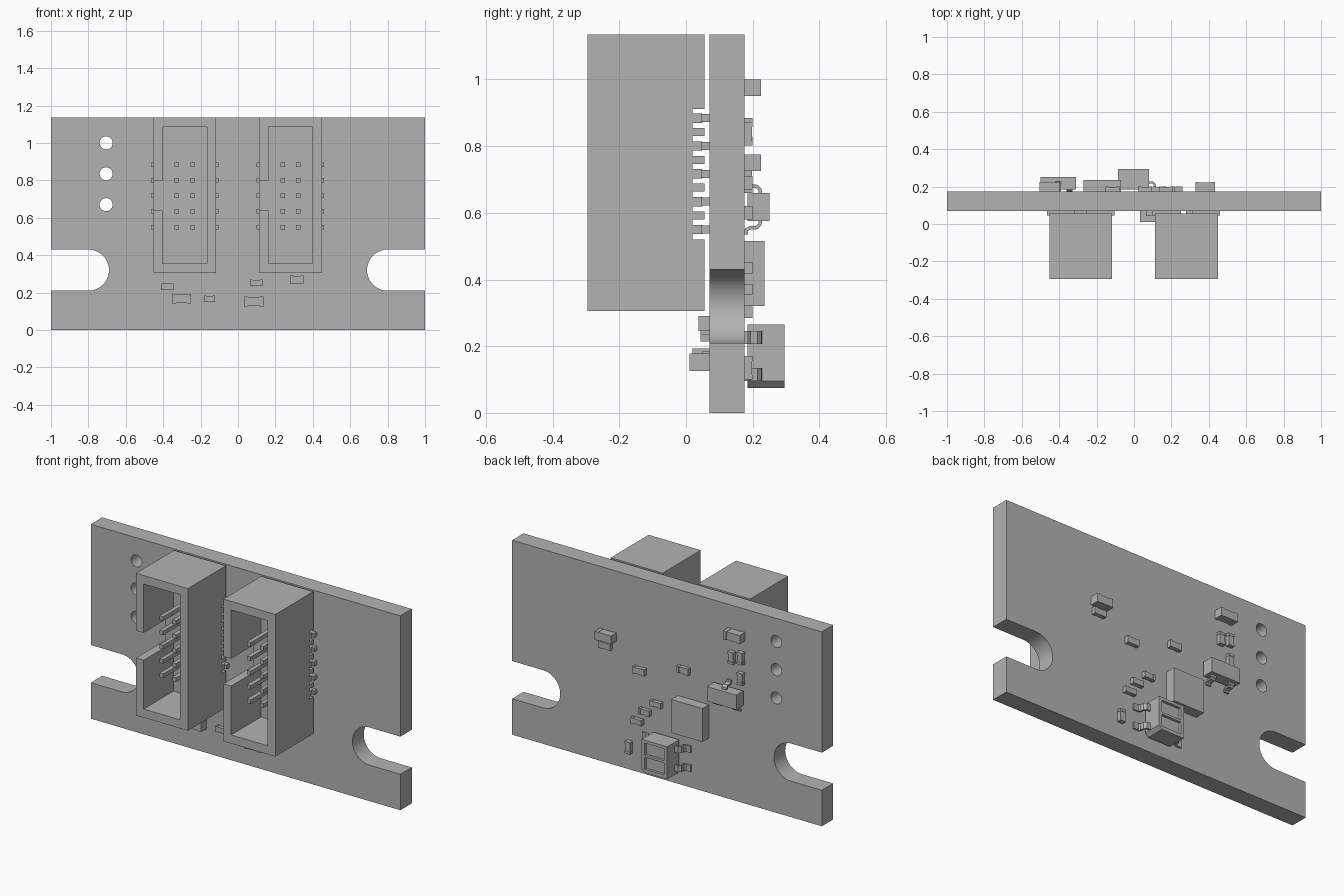
import bpy, bmesh, math
from mathutils import Vector

cube = bpy.data.objects.get("Cube")
if cube:
    bpy.data.objects.remove(cube, do_unlink=True)

GREY = (0.45, 0.45, 0.45, 1)
mat = bpy.data.materials.new("plain_grey")
mat.use_nodes = True
mat.diffuse_color = GREY
mat.node_tree.nodes["Principled BSDF"].inputs["Base Color"].default_value = GREY

BACK, FRONT = 0.175, 0.07   # board faces along y


def add(name, bm):
    bmesh.ops.recalc_face_normals(bm, faces=bm.faces)
    me = bpy.data.meshes.new(name)
    bm.to_mesh(me)
    bm.free()
    me.materials.append(mat)
    ob = bpy.data.objects.new(name, me)
    bpy.context.collection.objects.link(ob)
    return ob


def add_box(bm, x, y, z):
    """Axis-aligned box from (low, high) pairs."""
    vs = bmesh.ops.create_cube(bm, size=1)["verts"]
    for v in vs:
        v.co = Vector([r[0] + (c + 0.5) * (r[1] - r[0]) for c, r in zip(v.co, (x, y, z))])


def boxes(name, *items):
    bm = bmesh.new()
    for item in items:
        add_box(bm, *item)
    return add(name, bm)


def prism(name, outline, y0, y1):
    """Outline in x, z extruded along y."""
    bm = bmesh.new()
    f = bm.faces.new([bm.verts.new((x, y0, z)) for x, z in outline])
    ext = bmesh.ops.extrude_face_region(bm, geom=[f])["geom"]
    for v in ext:
        if isinstance(v, bmesh.types.BMVert):
            v.co.y = y1
    return add(name, bm)


def arc(cx, cz, r, a0, a1, n):
    return [(cx + r * math.cos(math.radians(a0 + (a1 - a0) * i / n)),
             cz + r * math.sin(math.radians(a0 + (a1 - a0) * i / n))) for i in range(n + 1)]


def apply_modifiers(ob):
    dg = bpy.context.evaluated_depsgraph_get()
    me = bpy.data.meshes.new_from_object(ob.evaluated_get(dg))
    ob.modifiers.clear()
    ob.data = me


def cut(ob, cutters):
    for c in cutters:
        m = ob.modifiers.new("cut", "BOOLEAN")
        m.object, m.operation, m.solver = c, "DIFFERENCE", "EXACT"
    apply_modifiers(ob)
    for c in cutters:
        bpy.data.objects.remove(c, do_unlink=True)


def strip(name, path, width, thick):
    """Bent metal lead: path of 3D points, widened along a vector."""
    bm = bmesh.new()
    w = Vector(width) / 2
    rows = [(bm.verts.new(Vector(p) - w), bm.verts.new(Vector(p) + w)) for p in path]
    for a, b in zip(rows, rows[1:]):
        bm.faces.new((a[0], a[1], b[1], b[0]))
    ob = add(name, bm)
    m = ob.modifiers.new("thickness", "SOLIDIFY")
    m.thickness, m.offset = thick, 0
    apply_modifiers(ob)


# Circuit board with side notches and three holes
right = [(1, 0), (1, 0.21)] + arc(0.80, 0.32, 0.11, 270, 90, 24) + [(1, 0.43), (1, 1.135)]
left = [(-x, z) for x, z in reversed(right)]
board = prism("circuit_board", right + left, FRONT, BACK)
cut(board, [prism("hole_cutter", arc(-0.705, z, 0.035, 0, 345, 23), 0, 0.3)
            for z in (0.67, 0.835, 1.0)])
bpy.context.view_layer.objects.active = board
board.select_set(True)
bpy.ops.object.shade_smooth_by_angle(angle=math.radians(30))
board.select_set(False)

# Shrouded pin headers
PIN_Z = [0.55 + 0.0835 * i for i in range(5)]
for side, cx in (("right", -0.285), ("left", 0.28)):
    x0, x1 = cx - 0.168, cx + 0.168
    shroud = boxes(side + "_header_shroud", ((x0, x1), (-0.295, 0.055), (0.305, 1.135)))
    cut(shroud, [
        boxes("cavity_cutter", ((x0 + 0.05, x1 - 0.05), (-0.4, -0.02), (0.355, 1.085))),
        boxes("slot_cutter", ((x0 - 0.1, x0 + 0.1), (-0.4, -0.02), (0.64, 0.80))),
        boxes("recess_cutter", ((x0 - 0.1, x1 + 0.1), (0.02, 0.1), (0.52, 0.912)))])
    boxes(side + "_header_ribs", *[((x0, x1), (0.02, 0.055), (z + 0.03, z + 0.054))
                                   for z in PIN_Z[:-1]])
    pins = []
    for z in PIN_Z:
        for s in (-1, 1):
            px = cx + s * 0.042
            pins.append(((px - 0.012, px + 0.012), (-0.24, 0.07), (z - 0.012, z + 0.012)))
            lead = sorted((px, cx + s * 0.18))
            pins.append((lead, (0.045, 0.07), (z - 0.012, z + 0.012)))
            post = sorted((cx + s * 0.13, cx + s * 0.165))
            pins.append((post, (0.02, 0.05), (z - 0.014, z + 0.014)))
    boxes(side + "_header_pins", *pins)


def chip(name, x, z, w, h, height, back=True):
    """Small part: body between two slightly larger end caps along its long side."""
    def span(a, b):
        return sorted((BACK + a, BACK + b) if back else (FRONT - a, FRONT - b))
    long_x = w >= h
    half, side = max(w, h) / 2, min(w, h) / 2
    cx, cz = (x, z) if long_x else (z, x)
    parts = []
    for a, b, inset in ((-1, -0.6, 0), (-0.6, 0.6, 0.002), (0.6, 1, 0)):
        u = (cx + a * half, cx + b * half)
        v = (cz - side + inset, cz + side - inset)
        y = span(0, height - inset)
        parts.append((u, y, v) if long_x else (v, y, u))
    boxes(name, *parts)


# Small components on the back: x, z, width, height, thickness
for i, c in enumerate([
        (0.38, 0.75, 0.105, 0.05, 0.05), (0.39, 0.69, 0.075, 0.04, 0.025),
        (0.17, 0.60, 0.075, 0.04, 0.025), (-0.115, 0.68, 0.075, 0.04, 0.025),
        (-0.45, 0.975, 0.11, 0.05, 0.05), (-0.425, 0.837, 0.036, 0.07, 0.025),
        (-0.485, 0.85, 0.036, 0.07, 0.025), (-0.485, 0.73, 0.036, 0.07, 0.025),
        (0.06, 0.435, 0.07, 0.034, 0.025), (0.135, 0.37, 0.07, 0.034, 0.025),
        (0.185, 0.302, 0.07, 0.034, 0.025), (0.24, 0.135, 0.036, 0.07, 0.025)]):
    chip("back_component_%d" % (i + 1), *c)

# Small components on the front
for i, c in enumerate([
        (-0.378, 0.232, 0.067, 0.035, 0.027), (-0.302, 0.167, 0.1, 0.052, 0.05),
        (-0.152, 0.167, 0.06, 0.033, 0.022), (0.083, 0.152, 0.104, 0.052, 0.06),
        (0.098, 0.252, 0.067, 0.035, 0.027), (0.315, 0.268, 0.072, 0.044, 0.032)]):
    chip("front_component_%d" % (i + 1), *c, back=False)

# Large flat component
boxes("large_component", ((-0.27, -0.07), (BACK, 0.235), (0.32, 0.515)))

# Three-legged transistor
boxes("transistor_body", ((-0.5, -0.31), (0.185, 0.25), (0.575, 0.66)))
BEND = [(-0.01, 0.222), (0.01, 0.222), (0.019, 0.212), (0.02, 0.192), (0.026, 0.181), (0.04, 0.18)]
for i, (x, z, s) in enumerate(((-0.405, 0.66, 1), (-0.465, 0.575, -1), (-0.345, 0.575, -1))):
    strip("transistor_leg_%d" % (i + 1), [(x, y, z + s * u) for u, y in BEND], (0.03, 0, 0), 0.011)

# Two-way switch block with one chamfered corner and two recessed windows
block = prism("switch_block", [(-0.085, 0.075), (0.06, 0.075), (0.08, 0.095),
                               (0.08, 0.265), (-0.085, 0.265)], 0.185, 0.295)
cut(block, [boxes("window_cutter", ((-0.065, 0.06), (0.28, 0.4), z))
            for z in ((0.095, 0.165), (0.178, 0.248))])
LEG = [(-0.01, 0.222), (0.02, 0.222), (0.03, 0.212), (0.033, 0.191), (0.043, 0.181), (0.075, 0.181)]
for s, edge, side in ((1, 0.08, "left"), (-1, -0.085, "right")):
    for z, level in ((0.115, "lower"), (0.226, "upper")):
        strip("switch_%s_%s_leg" % (side, level), [(edge + s * u, y, z) for u, y in LEG],
              (0, 0, 0.038), 0.011)
